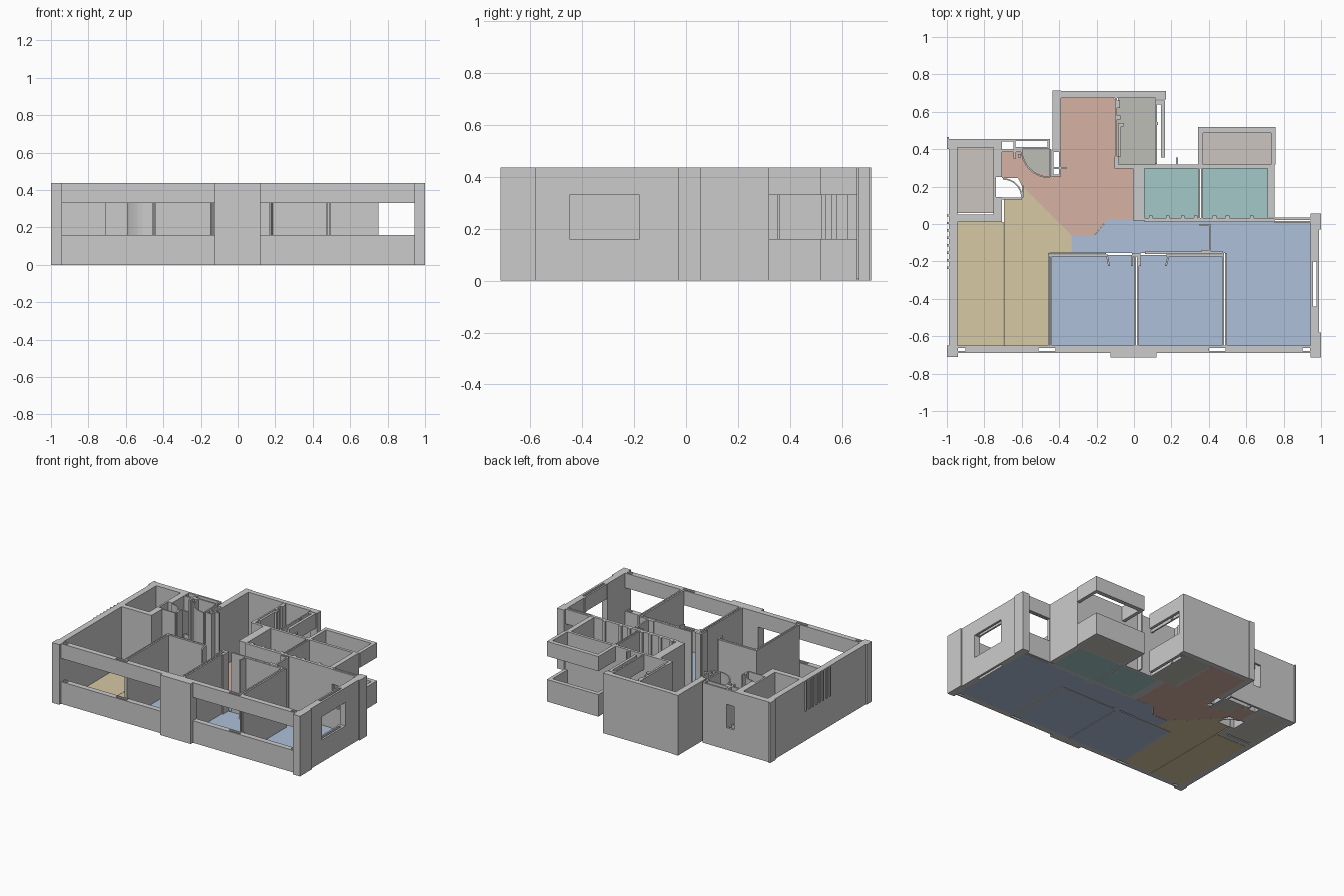
import bpy, bmesh, math

H, SILL, HEAD, FLOOR = 0.437, 0.16, 0.33, 0.008


def prism(bm, pts, z0, z1):
    """Extrude a plan outline from z0 to z1."""
    bottom = bm.faces.new([bm.verts.new((x, y, z0)) for x, y in pts])
    ext = bmesh.ops.extrude_face_region(bm, geom=[bottom], use_keep_orig=True)
    verts = [g for g in ext["geom"] if isinstance(g, bmesh.types.BMVert)]
    bmesh.ops.translate(bm, vec=(0, 0, z1 - z0), verts=verts)


def rect(x0, x1, y0, y1):
    return [(x0, y0), (x1, y0), (x1, y1), (x0, y1)]


def build(name, outlines, spans=((0, H),), mat=None):
    """One object from plan outlines, each raised over the given z spans."""
    bm = bmesh.new()
    for o in outlines:
        for z0, z1 in spans:
            prism(bm, rect(*o) if len(o) == 4 and not isinstance(o[0], tuple) else o, z0, z1)
    bmesh.ops.recalc_face_normals(bm, faces=bm.faces)
    me = bpy.data.meshes.new(name)
    bm.to_mesh(me)
    bm.free()
    ob = bpy.data.objects.new(name, me)
    bpy.context.collection.objects.link(ob)
    if mat:
        me.materials.append(mat)
    return ob


BANDS = ((0, SILL), (HEAD, H))      # wall below and above a window strip


def ring(x0, x1, y0, y1, t):
    """Four thin walls round a shaft."""
    return [(x0, x1, y0, y0 + t), (x0, x1, y1 - t, y1),
            (x0, x0 + t, y0 + t, y1 - t), (x1 - t, x1, y0 + t, y1 - t)]


def arc(cx, cy, r, a0, a1, t=0.008, n=8):
    """Curved thin wall outline."""
    ang = [math.radians(a0 + (a1 - a0) * i / n) for i in range(n + 1)]
    return ([(cx + r * math.cos(a), cy + r * math.sin(a)) for a in ang] +
            [(cx + (r - t) * math.cos(a), cy + (r - t) * math.sin(a)) for a in reversed(ang)])


def slotted(x0, x1, y0, y1, slots, skin=0.012):
    """Wall along x with hollow slots in its core."""
    out, x = [], x0
    for a, b in slots:
        out += [(x, a, y0, y1), (a, b, y0, y0 + skin), (a, b, y1 - skin, y1)]
        x = b
    if x1 - x > 0.001:
        out.append((x, x1, y0, y1))
    return [o for o in out if o[1] - o[0] > 0.001]


def colour(name, rgb):
    m = bpy.data.materials.new(name)
    m.diffuse_color = (*rgb, 1)
    return m


# Floors, coloured by room type
blue = colour("bedroom_blue", (.42, .53, .70))
yellow = colour("living_yellow", (.67, .58, .37))
pink = colour("kitchen_pink", (.67, .45, .36))
teal = colour("bath_teal", (.36, .58, .57))
grey = colour("utility_grey", (.51, .51, .47))
beige = colour("balcony_beige", (.60, .56, .52))
fl = ((0, FLOOR),)
build("bedroom_floors", [
    (-.455, .01, -.65, -.165), (.015, .48, -.65, -.165), (.49, .95, -.65, .01), (.41, .49, -.155, .01),
    [(-.335, -.155), (.41, -.155), (.41, .02), (-.14, .025), (-.21, -.06), (-.335, -.06)]], fl, blue)
build("living_floor", [
    (-.945, -.698, -.65, .01),
    [(-.696, -.65), (-.455, -.65), (-.455, -.16), (-.335, -.16), (-.335, -.06),
     (-.60, .205), (-.60, .14), (-.696, .14)]], fl, yellow)
build("kitchen_floor", [[
    (-.39, .675), (-.11, .675), (-.085, .65), (-.085, .315), (-.005, .315), (-.005, .025),
    (-.14, .025), (-.21, -.058), (-.335, -.058), (-.60, .205), (-.62, .245), (-.705, .245),
    (-.705, .385), (-.60, .385), (-.56, .29), (-.45, .255), (-.39, .255)]], fl, pink)
build("bathroom_floors", [(.055, .345, .03, .30), (.365, .715, .03, .30)], fl, teal)
entry = [(-.45, .40)] + [(-.45 + .15 * math.cos(math.radians(a)), .40 + .15 * math.sin(math.radians(a)))
                         for a in range(180, 271, 15)]
build("utility_floors", [(-.085, .115, .315, .675), entry], fl, grey)
build("balcony_floors", [(.365, .735, .315, .495), (-.945, -.75, .06, .41)], fl, beige)

# Front wall with window strips, end pillars and central pillar
front = (slotted(-.94, -.125, -.69, -.65, [(-.94, -.90), (-.51, -.42)]) +
         slotted(.12, .945, -.69, -.65, [(.40, .49), (.90, .94)]))
build("front_window_wall", front, BANDS)
build("front_pillars", [(-1, -.94, -.71, -.65), (.945, 1, -.715, -.65), (-.125, .12, -.715, -.65)])

# Left wall with louvre fins
build("left_wall", [(-.99, -.945, -.65, .455), (-1, -.99, .40, .465)])
build("louvre_fins", [(-1, -.988, .04 - i * .04, .052 - i * .04) for i in range(8)], ((.22, .435),))

# Right wall with one window
build("right_wall", [(.945, .99, -.65, -.45), (.945, .99, -.18, .055), (.99, 1, -.65, -.58), (.99, 1, -.03, .055)])
build("right_window_wall", [(.945, .957, -.45, -.18), (.975, .99, -.45, -.18)], BANDS)
build("right_window_jambs", [(.94, .985, -.455, -.44), (.94, .985, -.20, -.18)], BANDS)
build("right_bedroom_back_wall", [(.75, .945, .005, .016), (.75, .945, .022, .035)], BANDS)

# Walls round the left balcony
build("left_balcony_walls", [
    (-.945, -.705, .41, .455), (-.75, -.705, .25, .41), (-.945, -.75, .012, .05),
    (-.75, -.705, .012, .145), (-.75, -.737, .145, .25)])

# Entrance niche, shafts and curved door sweeps
build("entry_window", [(-.705, -.64, .385, .397), (-.705, -.64, .44, .455)], BANDS)
build("entry_shafts", ring(-.645, -.45, .40, .455, .012) + ring(-.44, -.39, .255, .395, .01))
build("door_sweeps", [arc(-.45, .40, .155, 180, 270), arc(-.70, .14, .105, 0, 90)])
build("entry_stubs", [
    (-.705, -.60, .132, .142), (-.645, -.632, .35, .40), (-.632, -.605, .385, .40), (-.62, -.605, .355, .375),
    (-.455, -.445, .25, .40), (-.44, -.36, .295, .305), (-.60, -.592, .142, .205)])

# Kitchen and utility walls
build("kitchen_walls", [
    (-.435, -.39, .395, .715), (-.39, .115, .675, .71), (.115, .17, .665, .71),
    (-.105, .0, .298, .318), (-.105, -.082, .315, .36)])
build("kitchen_partition", [
    (-.102, -.09, .36, .675), (-.09, -.075, .62, .66), (-.09, -.072, .56, .58),
    (-.085, -.055, .52, .54), (-.085, -.07, .36, .52)])
build("utility_window_wall", [(.112, .122, .32, .66), (.145, .165, .355, .66), (.12, .145, .64, .66)], BANDS)
build("utility_window_mullion", [(.112, .128, .53, .545)], BANDS)

# Bathroom walls
build("bathroom_walls", [
    (-.005, .055, .02, .318), (.055, .75, .298, .318), (.343, .352, .02, .298), (.357, .366, .02, .298),
    (.715, .75, .035, .298), (.055, .75, .01, .032), (.225, .235, .318, .355)])
build("bathroom_stubs", [(x, x + .02, .032, .046) for x in (.08, .17, .25, .32, .42, .49, .62)])

# Rear balcony parapet and header
build("rear_balcony", [(.343, .757, .487, .518), (.343, .368, .318, .487), (.732, .757, .318, .487)], BANDS)

# Bedroom partitions and door jambs
build("bedroom_partitions", [
    (-.46, -.452, -.65, -.155), (-.448, -.438, -.65, -.175), (-.452, -.14, -.175, -.163), (-.452, -.15, -.160, -.152),
    (.0, .01, -.65, -.175), (.016, .027, -.65, -.175), (-.01, .035, -.175, -.155),
    (.17, .475, -.175, -.163), (.06, .475, -.160, -.148), (.47, .481, -.65, -.155), (.486, .497, -.65, -.155),
    (.40, .412, -.148, -.005), (.35, .41, -.012, .0), (.36, .40, -.148, -.138)])


def leaf(x, dx):
    return [(x, -.165), (x + .01, -.165), (x + .01 + dx, -.225), (x + dx, -.225)]


build("door_jambs", [leaf(-.15, .012), leaf(-.015, 0), leaf(.028, 0), leaf(.18, -.014)])
